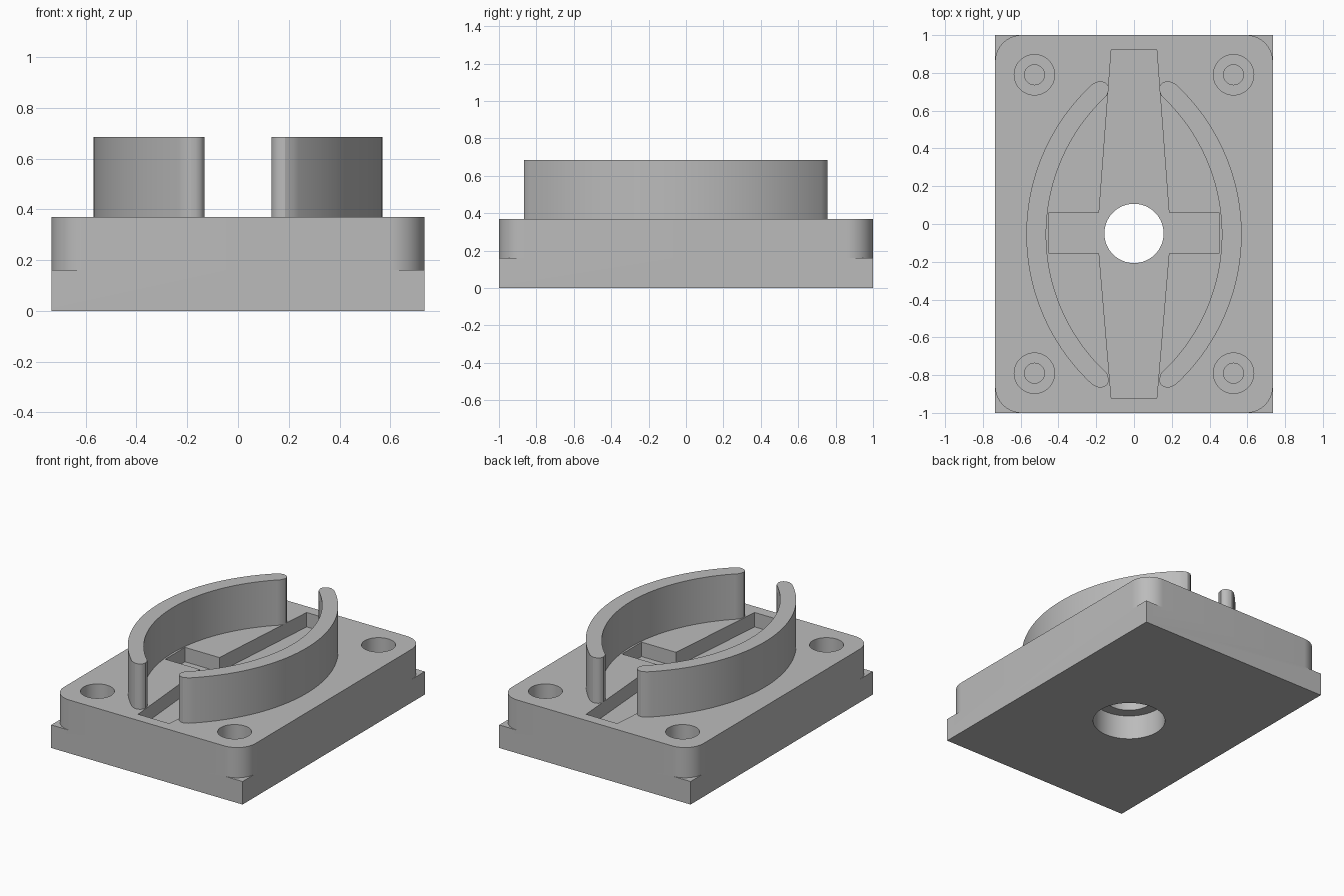
import bpy, bmesh, math

cube = bpy.data.objects.get("Cube")
if cube:
    bpy.data.objects.remove(cube, do_unlink=True)

HALF_W, HALF_L = 0.735, 1.0
LEDGE, TOP, RIM = 0.16, 0.37, 0.685
MID_Y = -0.05      # centre of hole, cross slot and rims
OVER = 0.1         # how far cutters stick out

grey = bpy.data.materials.new("plain grey")
grey.use_nodes = True
grey.diffuse_color = (0.5, 0.5, 0.5, 1)
grey.node_tree.nodes["Principled BSDF"].inputs["Base Color"].default_value = (0.5, 0.5, 0.5, 1)


def prism(name, outline, z0, z1):
    """Extrude a flat outline between two heights."""
    bm = bmesh.new()
    face = bm.faces.new([bm.verts.new((x, y, z0)) for x, y in outline])
    up = bmesh.ops.extrude_face_region(bm, geom=[face])["geom"]
    verts = [v for v in up if isinstance(v, bmesh.types.BMVert)]
    bmesh.ops.translate(bm, vec=(0, 0, z1 - z0), verts=verts)
    bmesh.ops.recalc_face_normals(bm, faces=bm.faces)
    mesh = bpy.data.meshes.new(name)
    bm.to_mesh(mesh)
    bm.free()
    mesh.materials.append(grey)
    obj = bpy.data.objects.new(name, mesh)
    bpy.context.collection.objects.link(obj)
    return obj


def arc(cx, cy, r, a0, a1, n):
    """Points along a circular arc, angles in degrees."""
    angles = [math.radians(a0 + (a1 - a0) * i / n) for i in range(n + 1)]
    return [(cx + r * math.cos(a), cy + r * math.sin(a)) for a in angles]


def disc(cx, cy, r, n=64):
    return arc(cx, cy, r, 0, 360, n)[:-1]


def select_only(obj):
    bpy.ops.object.select_all(action='DESELECT')
    obj.select_set(True)
    bpy.context.view_layer.objects.active = obj


def cut(target, outline, z0, z1):
    """Subtract a prism from the target."""
    cutter = prism("cutter", outline, z0, z1)
    cutter.hide_render = True
    mod = target.modifiers.new("cut", 'BOOLEAN')
    mod.operation, mod.solver, mod.object = 'DIFFERENCE', 'EXACT', cutter
    select_only(target)
    bpy.ops.object.modifier_apply(modifier=mod.name)
    bpy.data.objects.remove(cutter, do_unlink=True)


def smooth(obj):
    select_only(obj)
    bpy.ops.object.shade_smooth_by_angle(angle=math.radians(30))


# Base block
base = prism("base_block", [(-HALF_W, -HALF_L), (HALF_W, -HALF_L),
                            (HALF_W, HALF_L), (-HALF_W, HALF_L)], 0, TOP)

# Rounded upper corners and blind stepped screw holes
R = 0.14
corner = arc(HALF_W - R, HALF_L - R, R, 0, 90, 16) + [
    (HALF_W - R, HALF_L + OVER), (HALF_W + OVER, HALF_L + OVER), (HALF_W + OVER, HALF_L - R)]
for sx in (-1, 1):
    for sy in (-1, 1):
        cut(base, [(sx * x, sy * y) for x, y in corner], LEDGE, TOP + OVER)
        cut(base, disc(sx * 0.527, sy * 0.79, 0.107, 48), LEDGE, TOP + OVER)
        cut(base, disc(sx * 0.527, sy * 0.79, 0.053, 32), 0.05, TOP)

# Cross-shaped slot: tapered long arms and short side arms
half = [(0.12, -0.925), (0.185, -0.155), (0.45, -0.155),
        (0.45, 0.06), (0.185, 0.06), (0.12, 0.925)]
cut(base, half + [(-x, y) for x, y in reversed(half)], 0.27, TOP + OVER)

# Centre hole, wider from below
cut(base, disc(0, MID_Y, 0.157), -OVER, TOP + OVER)
cut(base, disc(0, MID_Y, 0.232), -OVER, 0.17)
smooth(base)

# Curved rims with rounded tips, standing on the base
R_OUT, R_IN = 1.08, 1.0
outer = arc(0.57 - R_OUT, MID_Y - 0.005, R_OUT, -47.6, 47.6, 64)
inner = arc(0.465 - R_IN, MID_Y - 0.005, R_IN, 47.3, -47.3, 64)
tip = [(0.185, 0.812), (0.168, 0.81), (0.15, 0.803), (0.138, 0.79), (0.132, 0.77)]
top_tip = [(x, MID_Y - 0.005 + y) for x, y in tip]
low_tip = [(x, MID_Y - 0.005 - y) for x, y in reversed(tip)]
rim = outer + top_tip + inner + low_tip
for side, sx in (("left", 1), ("right", -1)):
    smooth(prism(side + "_rim", [(sx * x, y) for x, y in rim], TOP, RIM))
